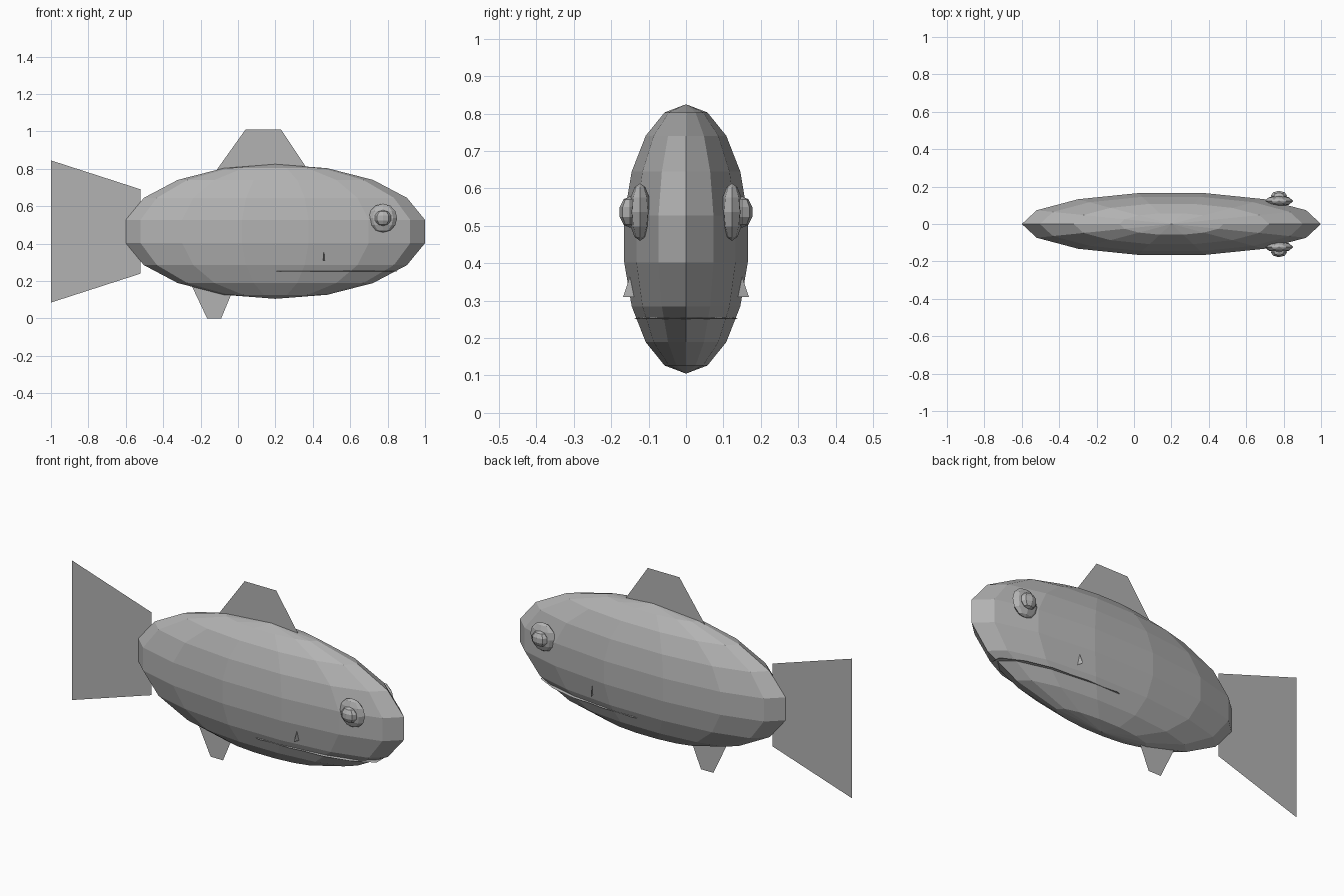
import bpy, bmesh, math

if "Cube" in bpy.data.objects:
    bpy.data.objects.remove(bpy.data.objects["Cube"])

grey = bpy.data.materials.new("grey")
grey.diffuse_color = (0.45, 0.45, 0.45, 1)
grey.use_nodes = True
grey.node_tree.nodes["Principled BSDF"].inputs["Base Color"].default_value = grey.diffuse_color


def make(name, verts, faces):
    mesh = bpy.data.meshes.new(name)
    mesh.from_pydata(verts, [], faces)
    bm = bmesh.new()
    bm.from_mesh(mesh)
    bmesh.ops.recalc_face_normals(bm, faces=bm.faces)
    bm.to_mesh(mesh)
    bm.free()
    mesh.materials.append(grey)
    obj = bpy.data.objects.new(name, mesh)
    bpy.context.collection.objects.link(obj)
    return obj


def ellipsoid(name, centre, size, segs, rings):
    """Faceted ellipsoid with poles on z and a vertex column on +x."""
    cx, cy, cz = centre
    sx, sy, sz = size
    verts = [(cx, cy, cz + sz)]
    for r in range(1, rings):
        t = math.pi * r / rings
        for s in range(segs):
            a = 2 * math.pi * s / segs
            verts.append((cx + sx * math.sin(t) * math.cos(a),
                          cy + sy * math.sin(t) * math.sin(a),
                          cz + sz * math.cos(t)))
    verts.append((cx, cy, cz - sz))
    last = len(verts) - 1
    faces = []
    for s in range(segs):
        n = (s + 1) % segs
        faces.append((0, 1 + s, 1 + n))
        for r in range(rings - 2):
            a, b = 1 + r * segs, 1 + (r + 1) * segs
            faces.append((a + s, b + s, b + n, a + n))
        faces.append((last, last - segs + n, last - segs + s))
    return make(name, verts, faces)


def flat_fin(name, outline):
    """Paper-thin fin in the middle plane."""
    return make(name, [(x, 0, z) for x, z in outline], [range(len(outline))])


# Body
ellipsoid("body", (0.2, 0, 0.465), (0.812, 0.172, 0.36), 14, 9)

# Fins along the middle
flat_fin("tail_fin", [(-1, 0.845), (-0.52, 0.69), (-0.52, 0.24), (-1, 0.085)])
flat_fin("dorsal_fin", [(-0.15, 0.74), (-0.11, 0.80), (0.04, 1.01),
                        (0.23, 1.01), (0.37, 0.80), (0.41, 0.74)])
flat_fin("belly_fin", [(-0.25, 0.18), (-0.165, 0), (-0.09, 0), (-0.015, 0.18)])

# Eyes, pupils and small side fins
for side, label in ((-1, "right"), (1, "left")):
    ellipsoid(label + "_eye", (0.775, side * 0.123, 0.537),
              (0.076, 0.029, 0.077), 8, 6)
    ellipsoid(label + "_pupil", (0.775, side * 0.15, 0.537),
              (0.046, 0.029, 0.042), 8, 5)
    make(label + "_side_fin",
         [(0.46, side * 0.148, 0.37), (0.455, side * 0.168, 0.31),
          (0.47, side * 0.12, 0.31), (0.47, side * 0.12, 0.36)],
         [(0, 1, 2, 3)])

# Mouth: flat faceted lip just breaking the lower body surface
half = [(0.15, 0.11), (0.22, 0.142), (0.30, 0.134), (0.40, 0.137),
        (0.48, 0.127), (0.60, 0.121), (0.74, 0.088), (0.855, 0.03)]
rim = half + [(x, -y) for x, y in reversed(half)]
count = len(rim)
verts = [(x, y, 0.252) for x, y in rim] + [(0.5, 0, 0.285), (0.5, 0, 0.245)]
faces = []
for i in range(count):
    j = (i + 1) % count
    faces += [(i, j, count), (j, i, count + 1)]
make("mouth", verts, faces)
